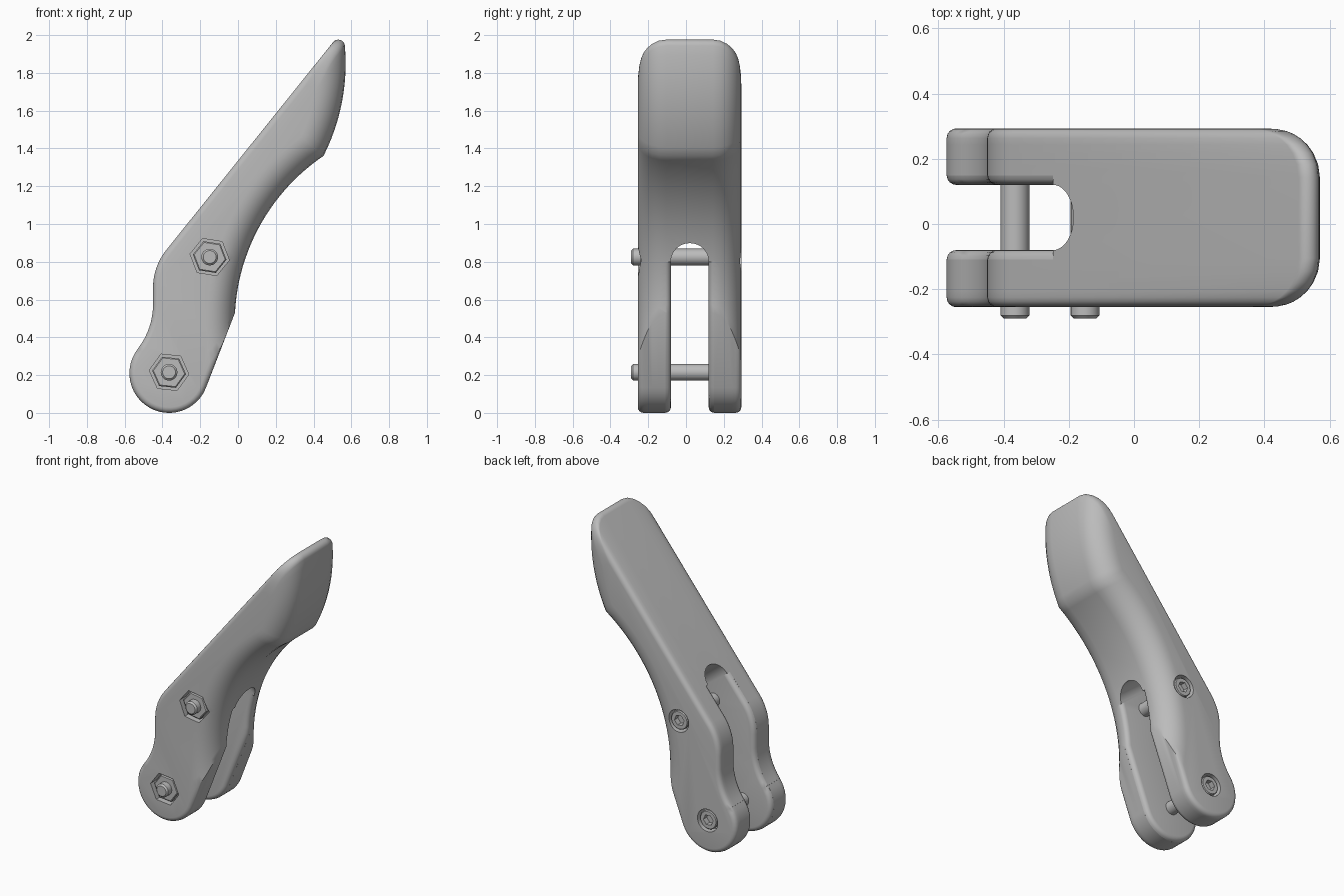
import bpy, bmesh
from math import sin, cos, radians, degrees, sqrt, pi
from mathutils import Vector

cube = bpy.data.objects.get("Cube")
if cube:
    bpy.data.objects.remove(cube, do_unlink=True)

grey = bpy.data.materials.new("mid grey")
grey.use_nodes = True
grey.diffuse_color = (0.5, 0.5, 0.5, 1)
grey.node_tree.nodes["Principled BSDF"].inputs["Base Color"].default_value = (0.5, 0.5, 0.5, 1)


def loft(name, rings):
    """Closed solid through equal-length rings of 3D points."""
    bm = bmesh.new()
    loops = [[bm.verts.new(p) for p in ring] for ring in rings]
    n = len(loops[0])
    for a, b in zip(loops, loops[1:]):
        for i in range(n):
            j = (i + 1) % n
            bm.faces.new((a[i], a[j], b[j], b[i]))
    bm.faces.new(loops[0])
    bm.faces.new(loops[-1])
    bmesh.ops.recalc_face_normals(bm, faces=bm.faces)
    mesh = bpy.data.meshes.new(name)
    bm.to_mesh(mesh)
    bm.free()
    obj = bpy.data.objects.new(name, mesh)
    bpy.context.collection.objects.link(obj)
    mesh.materials.append(grey)
    return obj


def activate(obj):
    bpy.ops.object.select_all(action='DESELECT')
    obj.select_set(True)
    bpy.context.view_layer.objects.active = obj


def cut(obj, cutter):
    cutter.hide_render = True
    mod = obj.modifiers.new("cut", 'BOOLEAN')
    mod.operation = 'DIFFERENCE'
    mod.solver = 'EXACT'
    mod.object = cutter
    activate(obj)
    bpy.ops.object.modifier_apply(modifier=mod.name)
    bpy.data.objects.remove(cutter, do_unlink=True)


def smooth(obj):
    activate(obj)
    bpy.ops.object.shade_smooth_by_angle(angle=radians(30))


def polar(deg):
    return Vector((cos(radians(deg)), sin(radians(deg))))


def arc(c, r, a0, a1, n):
    return [c + r * polar(a0 + (a1 - a0) * i / n) for i in range(n + 1)]


def angle(v):
    return degrees(Vector((1, 0)).angle_signed(v)) * -1


def far_hit(p, v, c, r):
    """Far crossing of a line with a circle."""
    q = p - c
    b = q.dot(v)
    return p + v * (-b + sqrt(b * b - q.dot(q) + r * r))


# Side profile: construction circles and lines in x, z
FOOT, FOOT_R = Vector((-0.365, 0.21)), 0.21
WAIST, WAIST_R = Vector((-0.83, 0.574)), 0.38
SHOULDER, SHOULDER_R = Vector((-0.132, 0.663)), 0.318
END, END_R = Vector((-0.51, 1.85)), 1.08
UNDER, UNDER_R = Vector((1.053, 0.475)), 1.07
TOP_P, TOP_N = Vector((-0.38, 0.862)), polar(141.25)
ALONG = Vector((TOP_N.y, -TOP_N.x))
LOW_P, LOW_N = Vector((-0.016, 0.53)), polar(-21.4)
LOW_V = Vector((LOW_N.y, -LOW_N.x))
TIP_R = 0.035


def profile(s, d):
    """Outline inset by s, and by d along the end and the underside."""
    pts = arc(FOOT, FOOT_R - s, -21.4, -218, 24)
    pts += arc(WAIST, WAIST_R + s, -38, 0, 8)
    pts += arc(SHOULDER, SHOULDER_R - s, 180, 141.25, 8)
    tip = far_hit(TOP_P - TOP_N * (s + TIP_R), ALONG, END, END_R - d - TIP_R)
    a_tip = angle(tip - END)
    pts += arc(tip, TIP_R, 141.25, a_tip, 8)
    # corner where the end meets the underside
    r1, r2, gap = END_R - d, UNDER_R + d, UNDER - END
    a = (r1 * r1 - r2 * r2 + gap.length_squared) / (2 * gap.length)
    u = gap.normalized()
    corner = END + u * a + Vector((-u.y, u.x)) * sqrt(r1 * r1 - a * a)
    pts += arc(END, r1, a_tip, angle(corner - END), 12)[1:]
    low = far_hit(LOW_P - LOW_N * s, LOW_V, UNDER, r2)
    pts += arc(UNDER, r2, angle(corner - UNDER), angle(low - UNDER) % 360, 24)[1:]
    return pts


def fillet(r, t):
    return r - sqrt(max(0, r * r - (r - t) ** 2)) if t < r else 0


def ring(y, s, d):
    return [(p.x, y, p.y) for p in profile(s, d)]


# Lever body, with broad fillets round the end and underside
FRONT, BACK, EDGE, BROAD = -0.255, 0.293, 0.03, 0.15
steps = [0, 0.002, 0.008, 0.017, 0.03, 0.05, 0.075, 0.11, 0.15]
sides = [(FRONT + t, t) for t in steps] + [(BACK - t, t) for t in reversed(steps)]
body = loft("lever_body", [ring(y, fillet(EDGE, t), fillet(BROAD, t)) for y, t in sides])

# Fork slot: round-ended, with softened inner edges on both legs
MID, HALF, START = 0.02, 0.1, 0.645
wide = HALF + EDGE * 0.97
flat = [(-2, -wide), (START, -wide), (START, -HALF)]
flat += [(START + HALF * cos(a), HALF * sin(a)) for a in
         [-pi / 2 + pi * i / 20 for i in range(1, 20)]]
flat += [(START, HALF), (START, wide), (-2, wide)]


def slot_ring(h):
    out = []
    for a, y in flat:
        p = ALONG * a + TOP_N * h
        out.append((p.x, MID + y, p.y))
    return out


slot = loft("slot_cutter", [slot_ring(-2), slot_ring(2)])
for sign in (-1, 1):
    inner = [0, 0.002, 0.008, 0.017, 0.03]
    rings = [ring(MID + sign * (HALF + t), fillet(EDGE, t), fillet(EDGE, t)) for t in inner]
    rings.append(ring(MID + sign * (HALF + 0.2), 0, 0))
    cut(slot, loft("leg_keeper", rings))
cut(body, slot)


def turned(name, at, sections, sides=32, turn=0):
    """Solid along y from (radius, y) sections."""
    rings = []
    for r, y in sections:
        pts = [at + r * polar(turn + 360 * i / sides) for i in range(sides)]
        rings.append([(p.x, y, p.y) for p in pts])
    return loft(name, rings)


# Two bolts: nut pocket in front, round pocket and socket head behind
bolts = {"lower": (FOOT + Vector((0, 0.005)), -6), "upper": (Vector((-0.15, 0.825)), -9)}
for label, (at, turn) in bolts.items():
    cut(body, turned("nut_pocket", at, [(0.105, -0.5), (0.105, -0.19)], 6, turn))
    cut(body, turned("head_pocket", at, [(0.075, 0.23), (0.075, 0.5)]))
    pin = turned(label + "_bolt_pin", at,
                 [(0.034, -0.29), (0.044, -0.28), (0.044, 0.24)])
    nut = turned(label + "_nut", at,
                 [(0.083, -0.242), (0.09, -0.236), (0.09, -0.185)], 6, turn)
    head = turned(label + "_bolt_head", at,
                  [(0.062, 0.225), (0.062, 0.28), (0.057, 0.286)])
    cut(head, turned("socket_cutter", at, [(0.036, 0.25), (0.036, 0.4)], 6, turn))
    for part in (pin, nut, head):
        smooth(part)
smooth(body)
